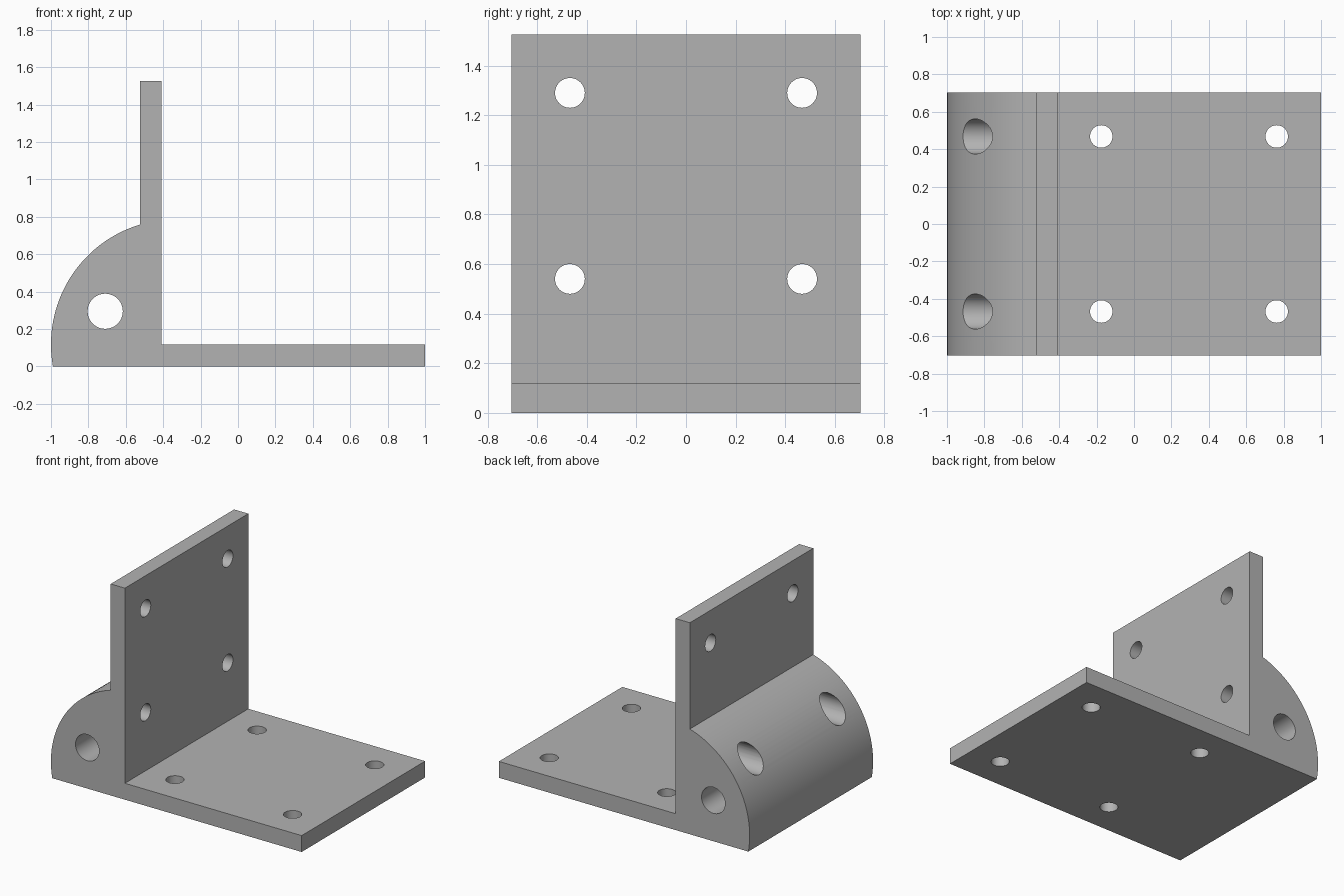
import bpy, bmesh, math
from mathutils import Vector

cube = bpy.data.objects.get("Cube")
if cube:
    bpy.data.objects.remove(cube, do_unlink=True)

HALF_DEPTH = 0.703
WALL_BACK, WALL_FRONT = -0.523, -0.41
BASE_TOP, HEIGHT = 0.118, 1.525
HOLE_Y, BOLT_R, BORE_R = 0.468, 0.06, 0.094

grey = bpy.data.materials.new("plain grey")
grey.use_nodes = True
grey.diffuse_color = (0.45, 0.45, 0.45, 1)
grey.node_tree.nodes["Principled BSDF"].inputs["Base Color"].default_value = grey.diffuse_color

# Side profile: flat base, upright wall and a rounded back
radius = 0.669
cx, cz = -1 + radius, BASE_TOP
start = math.pi + math.asin(cz / radius)
end = math.acos((WALL_BACK - cx) / radius)
steps = 32
arc = [(cx + radius * math.cos(a), cz + radius * math.sin(a))
       for a in (end + (start - end) * i / steps for i in range(steps + 1))]
profile = arc + [(1, 0), (1, BASE_TOP), (WALL_FRONT, BASE_TOP),
                 (WALL_FRONT, HEIGHT), (WALL_BACK, HEIGHT)]

bm = bmesh.new()
face = bm.faces.new([bm.verts.new((x, -HALF_DEPTH, z)) for x, z in profile])
extruded = bmesh.ops.extrude_face_region(bm, geom=[face])["geom"]
bmesh.ops.translate(bm, vec=(0, 2 * HALF_DEPTH, 0),
                    verts=[v for v in extruded if isinstance(v, bmesh.types.BMVert)])
bmesh.ops.recalc_face_normals(bm, faces=bm.faces)
mesh = bpy.data.meshes.new("angle_bracket")
bm.to_mesh(mesh)
bm.free()
bracket = bpy.data.objects.new("angle_bracket", mesh)
bpy.context.collection.objects.link(bracket)
mesh.materials.append(grey)


def drill(p, q, r):
    """Cut a round hole of radius r from p to q."""
    p, q = Vector(p), Vector(q)
    bpy.ops.mesh.primitive_cylinder_add(vertices=48, radius=r, depth=(q - p).length,
                                        location=(p + q) / 2)
    cutter = bpy.context.object
    cutter.rotation_euler = (q - p).to_track_quat('Z', 'Y').to_euler()
    cutter.hide_render = True
    cutter.data.materials.append(grey)
    mod = bracket.modifiers.new("hole", 'BOOLEAN')
    mod.operation, mod.solver, mod.object = 'DIFFERENCE', 'EXACT', cutter
    bpy.context.view_layer.objects.active = bracket
    bpy.ops.object.modifier_apply(modifier=mod.name)
    bpy.data.objects.remove(cutter, do_unlink=True)


# Hinge pin hole along the rounded back
drill((-0.71, -1, 0.295), (-0.71, 1, 0.295), BORE_R)

for y in (-HOLE_Y, HOLE_Y):
    # Base plate holes
    for x in (-0.175, 0.763):
        drill((x, y, -0.2), (x, y, 0.3), BOLT_R)
    # Wide access bore through the rounded back, then the wall holes
    drill((-1.2, y, 0.54), (WALL_BACK, y, 0.54), BORE_R)
    for z in (0.54, 1.29):
        drill((-0.7, y, z), (-0.2, y, z), BOLT_R)

# Smooth curves, sharp edges
bpy.ops.object.select_all(action='DESELECT')
bracket.select_set(True)
bpy.context.view_layer.objects.active = bracket
bpy.ops.object.shade_smooth_by_angle(angle=math.radians(30))
